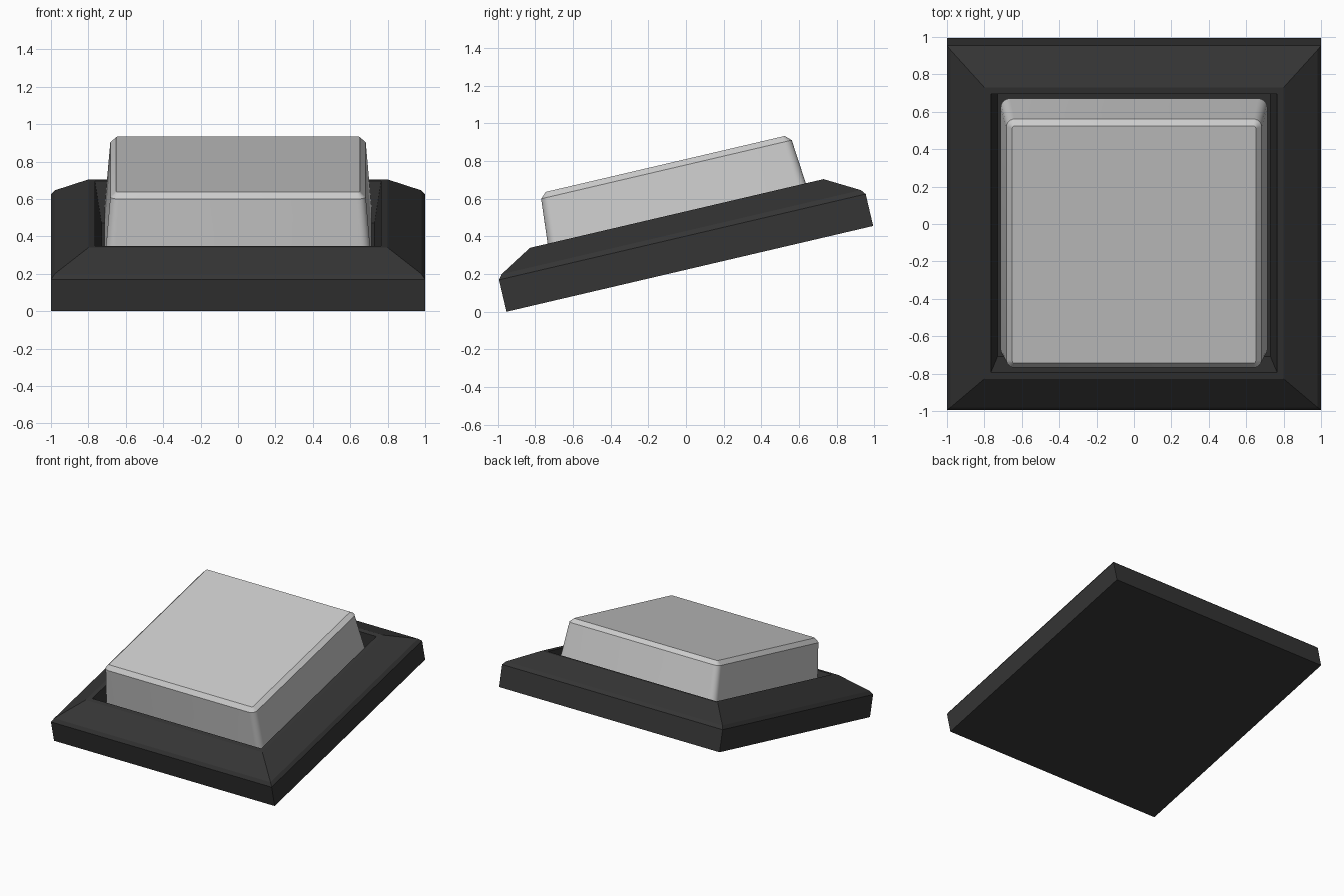
import bpy, bmesh
from math import cos, sin, pi, radians
from mathutils import Matrix

if "Cube" in bpy.data.objects:
    bpy.data.objects.remove(bpy.data.objects["Cube"])

TILT = radians(13.17)
PLACE = Matrix.Translation((0, 0.02, sin(TILT))) @ Matrix.Rotation(TILT, 4, 'X')


def square_ring(half, height, radius=0.0, segments=0):
    """Square outline with optional rounded corners."""
    points = []
    for corner in range(4):
        sx, sy = ((1, 1), (-1, 1), (-1, -1), (1, -1))[corner]
        for i in range(segments + 1):
            a = corner * pi / 2 + (i / segments * pi / 2 if segments else pi / 4)
            points.append((sx * (half - radius) + radius * cos(a),
                           sy * (half - radius) + radius * sin(a), height))
    return points


def loft(name, rings):
    """Bridge stacked outlines and cap both ends."""
    bm = bmesh.new()
    loops = [[bm.verts.new(p) for p in ring] for ring in rings]
    for low, high in zip(loops, loops[1:]):
        n = len(low)
        for i in range(n):
            j = (i + 1) % n
            bm.faces.new((low[i], low[j], high[j], high[i]))
    bm.faces.new(loops[0][::-1])
    bm.faces.new(loops[-1])
    bm.transform(PLACE)
    bmesh.ops.recalc_face_normals(bm, faces=bm.faces)
    mesh = bpy.data.meshes.new(name)
    bm.to_mesh(mesh)
    bm.free()
    obj = bpy.data.objects.new(name, mesh)
    bpy.context.collection.objects.link(obj)
    return obj


# Dark bezel: outer wall, chamfer, sloped rim, lip, pocket wall and floor
bezel_profile = [(1.0, 0.0), (1.0, 0.174), (0.98, 0.2), (0.8, 0.302),
                 (0.765, 0.302), (0.73, 0.08)]
bezel = loft("bezel", [square_ring(h, z) for h, z in bezel_profile])
dark = bpy.data.materials.new("dark_plastic")
dark.diffuse_color = (0.035, 0.035, 0.035, 1)
dark.use_nodes = True
dark.node_tree.nodes["Principled BSDF"].inputs["Base Color"].default_value = dark.diffuse_color
bezel.data.materials.append(dark)

# Key cap: tapered body with rounded corners and chamfered top
cap_profile = [(0.713, 0.19, 0.05), (0.683, 0.542, 0.045), (0.651, 0.572, 0.012)]
cap = loft("key_cap", [square_ring(h, z, r, 6) for h, z, r in cap_profile])
bpy.context.view_layer.objects.active = cap
cap.select_set(True)
bpy.ops.object.shade_smooth_by_angle(angle=radians(25))
